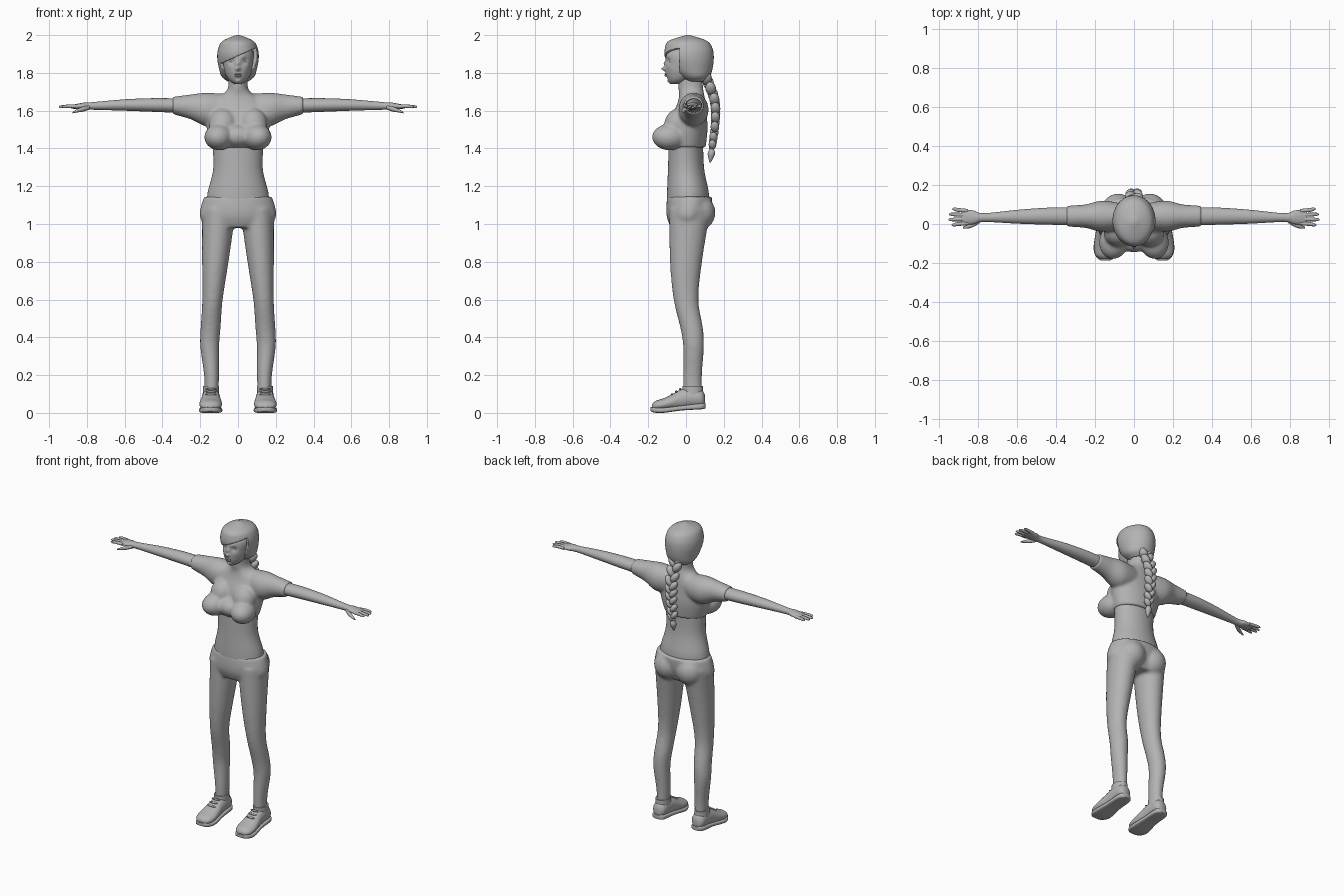
import bpy, bmesh, math
from mathutils import Matrix, Euler, Vector

cube = bpy.data.objects.get("Cube")
if cube:
    bpy.data.objects.remove(cube)

GREY = (.45, .45, .45, 1)
clay = bpy.data.materials.new("clay grey")
clay.use_nodes = True
clay.diffuse_color = GREY
clay.node_tree.nodes["Principled BSDF"].inputs["Base Color"].default_value = GREY


def smooth_path(sections, steps):
    """Smoothly interpolate section tuples, passing through each of them."""
    rows = [Vector(section) for section in sections]
    rows = [rows[0]] + rows + [rows[-1]]
    path = []
    for before, start, end, after in zip(rows, rows[1:], rows[2:], rows[3:]):
        leave, arrive = (end - before) / 2, (after - start) / 2
        for k in range(steps):
            t = k / steps
            ease = t * t * (3 - 2 * t)
            path.append(start.lerp(end, ease) + leave * t * (1 - t) ** 2
                        - arrive * t * t * (1 - t))
    return path + [rows[-1]]


def rounded(value, power):
    return math.copysign(abs(value) ** (2 / power), value)


def loft(bm, axis, sections, sides=32, power=2, steps=4):
    """Skin ellipses (position, centre a, centre b, radius a, radius b)."""
    rings = []
    for along, a, b, radius_a, radius_b in smooth_path(sections, steps):
        ring = []
        for i in range(sides):
            angle = math.tau * i / sides
            u = a + radius_a * rounded(math.cos(angle), power)
            v = b + radius_b * rounded(math.sin(angle), power)
            place = {"X": (along, u, v), "Y": (u, along, v), "Z": (u, v, along)}
            ring.append(bm.verts.new(place[axis]))
        rings.append(ring)
    for low, high in zip(rings, rings[1:]):
        for i in range(sides):
            bm.faces.new((low[i - 1], low[i], high[i], high[i - 1]))
    bm.faces.new(rings[0])
    bm.faces.new(rings[-1])


def ball(bm, centre, radii, turn=(0, 0, 0)):
    matrix = Matrix.LocRotScale(Vector(centre), Euler(turn), Vector(radii))
    bmesh.ops.create_uvsphere(bm, u_segments=24, v_segments=14, radius=1, matrix=matrix)


def everything(bm):
    return bm.verts[:] + bm.edges[:] + bm.faces[:]


def both_sides(bm):
    """Mirror everything built so far across x."""
    copy = bmesh.ops.duplicate(bm, geom=everything(bm))
    verts = [item for item in copy["geom"] if isinstance(item, bmesh.types.BMVert)]
    bmesh.ops.scale(bm, vec=(-1, 1, 1), verts=verts)


def finish(name, bm, voxel=None):
    bmesh.ops.recalc_face_normals(bm, faces=bm.faces)
    mesh = bpy.data.meshes.new(name)
    bm.to_mesh(mesh)
    mesh.materials.append(clay)
    part = bpy.data.objects.new(name, mesh)
    bpy.context.collection.objects.link(part)
    bpy.ops.object.select_all(action="DESELECT")
    part.select_set(True)
    bpy.context.view_layer.objects.active = part
    bpy.ops.object.shade_smooth_by_angle(angle=math.radians(50))
    if voxel:  # fuse overlapping volumes into one smooth skin
        fuse = part.modifiers.new("fuse", "REMESH")
        fuse.mode = "VOXEL"
        fuse.voxel_size = voxel
        fuse.use_smooth_shade = True
        soften = part.modifiers.new("soften", "SMOOTH")
        soften.factor = .5
        soften.iterations = 10
    return part


def finish_pair(name, bm):
    finish("left_" + name, bm)
    bmesh.ops.scale(bm, vec=(-1, 1, 1), verts=bm.verts)
    finish("right_" + name, bm)


# Trousers: legs, buttocks and hips
bm = bmesh.new()
loft(bm, "Z", [(.1, .14, .035, .037, .05), (.2, .14, .035, .04, .05),
               (.35, .15, .04, .05, .055), (.45, .145, .03, .053, .06),
               (.6, .135, 0, .054, .066), (.8, .12, 0, .07, .085),
               (1.08, .1, .02, .09, .11)])
ball(bm, (.08, .066, 1.06), (.09, .09, .095))
both_sides(bm)
loft(bm, "Z", [(.98, 0, .01, .16, .09), (1.03, 0, .01, .2, .11),
               (1.08, 0, .015, .2, .12), (1.145, 0, .02, .18, .12)])
finish("trousers", bm, voxel=.009)

# Bare waist between trousers and top
bm = bmesh.new()
loft(bm, "Z", [(1.1, 0, .01, .165, .11), (1.17, 0, .01, .16, .11),
               (1.3, 0, 0, .13, .095), (1.48, 0, 0, .14, .09)], sides=48)
finish("waist", bm)

# Cropped top with bust, short sleeves and neck
bm = bmesh.new()
ball(bm, (.1, -.085, 1.46), (.077, .096, .07), (0, 0, .25))
ball(bm, (.08, -.045, 1.53), (.075, .07, .085), (-.35, 0, 0))
loft(bm, "X", [(.04, .04, 1.61, .06, .075), (.16, .04, 1.605, .08, .09),
               (.25, .04, 1.62, .06, .066), (.345, .04, 1.627, .054, .046)])
both_sides(bm)
ball(bm, (0, -.075, 1.465), (.1, .07, .06))
loft(bm, "Z", [(1.405, 0, 0, .14, .104), (1.5, 0, .01, .165, .104),
               (1.58, 0, .02, .17, .09), (1.64, 0, .03, .155, .075),
               (1.685, 0, .03, .085, .066), (1.72, 0, .025, .053, .066),
               (1.8, 0, .02, .05, .064)], sides=48)
finish("cropped_top_and_neck", bm, voxel=.008)

# Arms with palm, four fingers and thumb
bm = bmesh.new()
loft(bm, "X", [(.32, .04, 1.627, .046, .038), (.45, .04, 1.63, .043, .036),
               (.6, .037, 1.63, .035, .03), (.77, .033, 1.625, .022, .02),
               (.82, .034, 1.624, .035, .018), (.885, .036, 1.62, .038, .009)])
for finger in range(4):
    root = .004 + finger * .021
    spread = (finger - 1.4) * .006
    tip = .955 - abs(finger - 1.4) * .016
    loft(bm, "X", [(.85, root, 1.622, .01, .01), (.9, root + spread / 2, 1.623, .01, .009),
                   (tip - .01, root + spread, 1.621, .008, .007),
                   (tip, root + spread, 1.62, .003, .003)], sides=12)
loft(bm, "X", [(.785, .02, 1.618, .012, .012), (.82, 0, 1.608, .014, .013),
               (.85, -.013, 1.6, .01, .009), (.875, -.018, 1.59, .004, .004)], sides=12)
finish_pair("arm", bm)

# Head: smooth loft, then features pushed in or out along y
bm = bmesh.new()
loft(bm, "Z", [(1.742, 0, -.05, .02, .03), (1.76, 0, -.04, .045, .053),
               (1.79, 0, -.02, .065, .084), (1.83, 0, 0, .078, .107),
               (1.9, 0, .008, .083, .11), (1.965, 0, .01, .045, .06)], sides=96, steps=9)
nose, bridge = (0, 1.822, .011, -.023), (0, 1.85, .011, -.011)
mouth, mouth_fold, chin = (0, 1.788, .014, -.006), (0, 1.77, .009, .005), (0, 1.755, .014, -.007)
socket, brow, cheek = (.035, 1.863, .015, .012), (.03, 1.888, .014, -.004), (.05, 1.83, .02, -.004)
for vert in bm.verts:
    if vert.co.y < -.03:
        across, height = abs(vert.co.x), vert.co.z
        for x, z, reach, push in (nose, bridge, mouth, mouth_fold, chin, socket, brow, cheek):
            distance = math.hypot(across - x, height - z) / reach
            vert.co.y += push * math.exp(-distance ** 2)
finish("head", bm)

bm = bmesh.new()
ball(bm, (.035, -.074, 1.862), (.017, .014, .01))
finish_pair("eye", bm)

bm = bmesh.new()
for height in (1.793, 1.785):
    ball(bm, (0, -.105, height), (.018, .009, .005))
finish("lips", bm)

# Hair cap, cut open around the face below a slanted fringe
bm = bmesh.new()
BOTTOM, FRONT, FRINGE, SLANT = 1.755, -.035, 1.89, .45
loft(bm, "Z", [(BOTTOM, 0, .05, .055, .05), (1.78, 0, .045, .086, .08),
               (1.82, 0, .03, .1, .11), (1.88, 0, .018, .11, .129),
               (1.93, 0, .014, .104, .126), (1.97, 0, .01, .08, .1),
               (2, 0, .01, .01, .01)], sides=64, steps=6)
for point, normal in (((0, FRONT, 0), (0, 1, 0)), ((0, 0, FRINGE), (-SLANT, 0, 1))):
    bmesh.ops.bisect_plane(bm, geom=everything(bm), plane_co=point, plane_no=normal)
opening = []
for face in bm.faces:
    centre = face.calc_center_median()
    over_face = centre.y < FRONT and centre.z < FRINGE + SLANT * centre.x
    if over_face or centre.z < BOTTOM + .0001:
        opening.append(face)
bmesh.ops.delete(bm, geom=opening, context="FACES")
hair = finish("hair", bm)
shell = hair.modifiers.new("thickness", "SOLIDIFY")
shell.thickness = .02
shell.offset = -1

# Braid: alternating slanted lobes down the back, tie and tuft
bm = bmesh.new()
path = smooth_path([(.1, 1.79), (.15, 1.66), (.155, 1.54), (.14, 1.42)], 5)
for i, (y, z) in enumerate(path):
    side = 1 if i % 2 else -1
    size = 1 - .35 * i / len(path)
    ball(bm, (side * size * .019, y, z), Vector((.025, .03, .042)) * size, (.1, side * .6, 0))
ball(bm, (0, .137, 1.405), (.015, .015, .012))
loft(bm, "Z", [(1.4, 0, .136, .01, .01), (1.37, 0, .134, .02, .02),
               (1.325, 0, .128, .003, .003)], sides=14)
finish("braid", bm)

# Shoes: upper, ankle collar and laces
bm = bmesh.new()
loft(bm, "Y", [(.1, .143, .065, .02, .03), (.08, .143, .077, .042, .048),
               (.02, .143, .08, .047, .055), (-.03, .143, .07, .05, .053),
               (-.07, .144, .058, .056, .042), (-.12, .145, .045, .06, .032),
               (-.16, .146, .038, .05, .026), (-.18, .146, .033, .024, .014)])
loft(bm, "Z", [(.08, .143, .035, .044, .056), (.143, .143, .035, .043, .054)])
for lace in range(3):
    ball(bm, (.143, -.03 - lace * .022, .126 - lace * .014), (.03, .007, .006))
finish_pair("shoe", bm)

# Soles, tilted from heel to toe
bm = bmesh.new()
loft(bm, "Y", [(.104, .143, .038, .022, .014), (.08, .143, .035, .045, .016),
               (-.02, .143, .026, .05, .013), (-.12, .145, .014, .062, .014),
               (-.17, .146, .016, .046, .014), (-.188, .146, .02, .022, .01)], power=4)
finish_pair("sole", bm)
